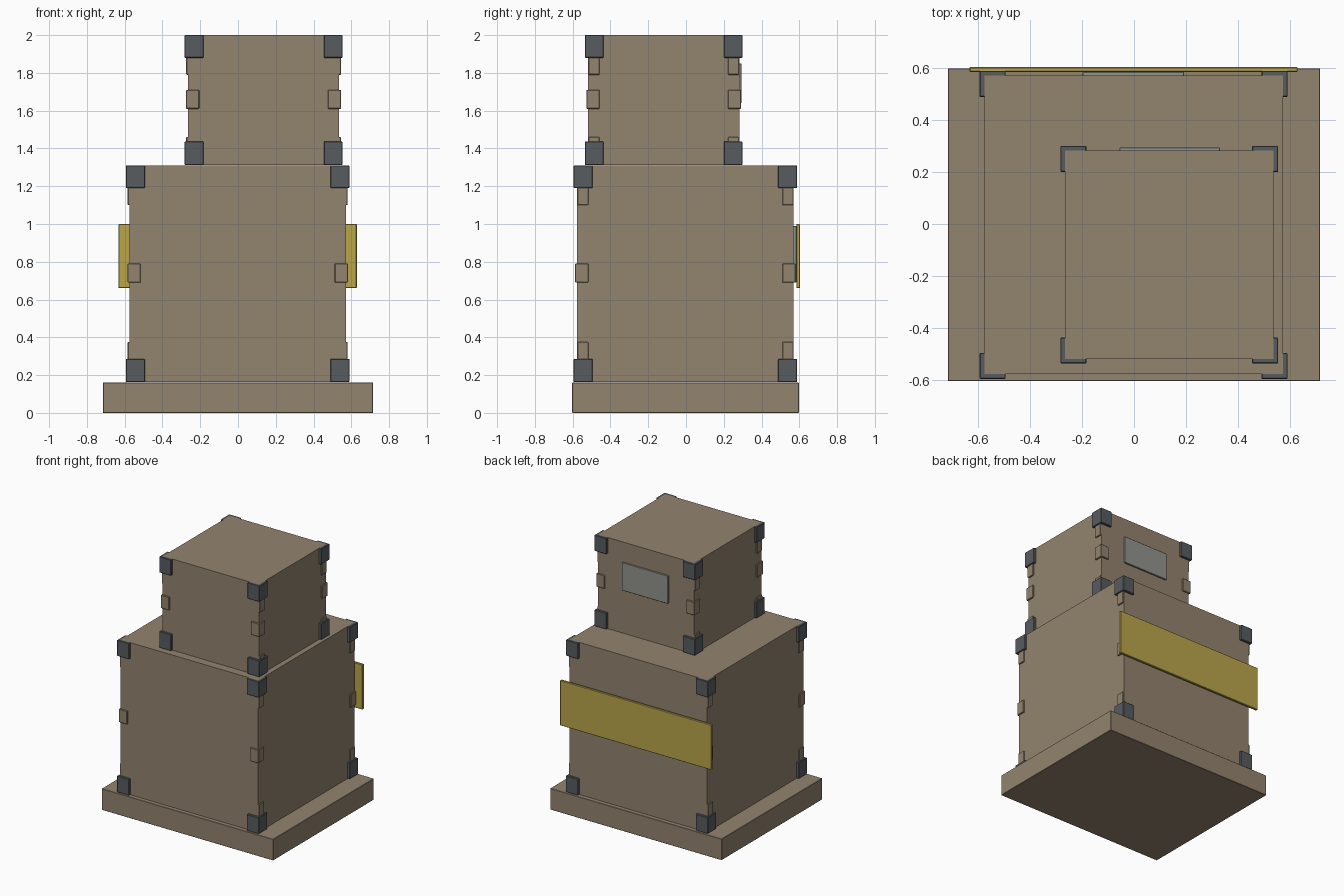
import bpy, bmesh

if "Cube" in bpy.data.objects:
    bpy.data.objects.remove(bpy.data.objects["Cube"])


def material(name, rgb):
    m = bpy.data.materials.new(name)
    m.diffuse_color = (*rgb, 1)
    m.use_nodes = True
    m.node_tree.nodes["Principled BSDF"].inputs["Base Color"].default_value = m.diffuse_color
    return m


TAN = material("cardboard", (0.29, 0.227, 0.156))
DARK = material("dark_metal", (0.098, 0.107, 0.115))
YELLOW = material("yellow", (0.49, 0.38, 0.07))
GREY = material("label_grey", (0.29, 0.29, 0.27))


def prism(name, profile, z0, z1, mat, bevel=0.0):
    """Extrude a flat outline from z0 to z1."""
    bm = bmesh.new()
    face = bm.faces.new([bm.verts.new((x, y, z0)) for x, y in profile])
    top = bmesh.ops.extrude_face_region(bm, geom=[face])["geom"]
    verts = [v for v in top if isinstance(v, bmesh.types.BMVert)]
    bmesh.ops.translate(bm, verts=verts, vec=(0, 0, z1 - z0))
    bmesh.ops.recalc_face_normals(bm, faces=bm.faces)
    mesh = bpy.data.meshes.new(name)
    bm.to_mesh(mesh)
    bm.free()
    mesh.materials.append(mat)
    ob = bpy.data.objects.new(name, mesh)
    bpy.context.collection.objects.link(ob)
    if bevel:
        mod = ob.modifiers.new("bevel", 'BEVEL')
        mod.width = bevel
        mod.segments = 1
    return ob


def box(name, x, y, z, mat, bevel=0.0):
    outline = [(x[0], y[0]), (x[1], y[0]), (x[1], y[1]), (x[0], y[1])]
    return prism(name, outline, z[0], z[1], mat, bevel)


def angle(name, cx, cy, sx, sy, out, arm, thick, z, mat):
    """L-shaped piece wrapped round a vertical crate edge; sx, sy point outwards."""
    pts = [(0, 0), (arm, 0), (arm, thick), (thick, thick), (thick, arm), (0, arm)]
    outline = [(cx + sx * (out - a), cy + sy * (out - b)) for a, b in pts]
    return prism(name, outline, z[0], z[1], mat, 0.003)


def crate(name, x, y, z, mid, side_clips):
    box(name + "_body", x, y, z, TAN)
    for sx, cx in ((-1, x[0]), (1, x[1])):
        for sy, cy in ((-1, y[0]), (1, y[1])):
            # dark corner brackets, top and bottom
            for part, zz in (("lower", (z[0], z[0] + 0.123)),
                             ("upper", (z[1] - 0.12, z[1]))):
                angle(f"{name}_{part}_bracket", cx, cy, sx, sy,
                      0.018, 0.1, 0.021, zz, DARK)
            # clip round the middle of the edge
            angle(f"{name}_middle_clip", cx, cy, sx, sy, 0.01, 0.07, 0.014, mid, TAN)
            # small clips on the side faces next to the brackets
            xs = sorted((cx - sx * 0.005, cx + sx * 0.009))
            ys = sorted((cy - sy * 0.001, cy - sy * 0.06))
            for zz in side_clips:
                box(f"{name}_side_clip", xs, ys, zz, TAN, 0.003)


# base plinth
box("base", (-0.715, 0.715), (-0.603, 0.597), (0, 0.16), TAN, 0.002)

# two stacked crates
crate("large_crate", (-0.575, 0.572), (-0.577, 0.57), (0.163, 1.31),
      (0.69, 0.79), ((0.275, 0.375), (1.1, 1.2)))
crate("small_crate", (-0.265, 0.536), (-0.518, 0.282), (1.313, 2.0),
      (1.61, 1.71), ((1.36, 1.46), (1.79, 1.89)))

# labels on the back faces
box("large_label", (-0.197, 0.193), (0.565, 0.584), (0.69, 0.99), GREY, 0.002)
box("small_label", (-0.055, 0.33), (0.277, 0.294), (1.64, 1.85), GREY, 0.002)

# yellow board across the back
box("yellow_board", (-0.632, 0.629), (0.584, 0.603), (0.66, 1.0), YELLOW, 0.003)
